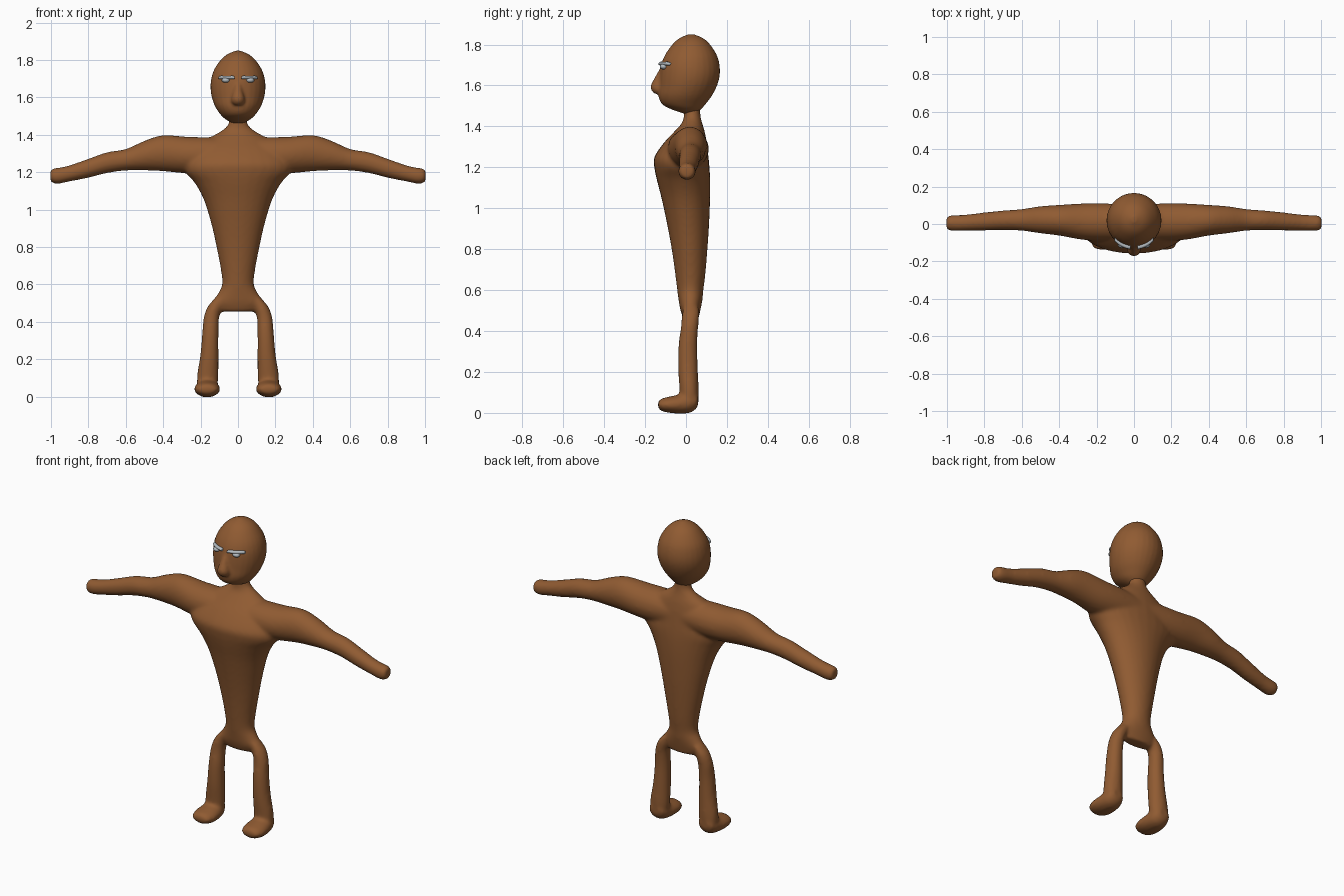
import bpy, bmesh, math
from mathutils import Vector


def material(name, rgb):
    m = bpy.data.materials.new(name)
    m.diffuse_color = (*rgb, 1)
    return m


BROWN = material("brown skin", (0.28, 0.105, 0.032))
GREY = material("eye grey", (0.45, 0.49, 0.52))


def smooth_rings(rings, steps=4):
    """Catmull-Rom interpolation between section tuples."""
    out = []
    for i in range(len(rings) - 1):
        p = [rings[max(i - 1, 0)], rings[i], rings[i + 1], rings[min(i + 2, len(rings) - 1)]]
        for k in range(steps):
            t = k / steps
            out.append([0.5 * (2 * b + (c - a) * t + (2 * a - 5 * b + 4 * c - d) * t * t
                               + (3 * b - a - 3 * c + d) * t ** 3) for a, b, c, d in zip(*p)])
    return out + [list(rings[-1])]


def loft(bm, axis, rings, side=1, n=28):
    """Elliptical sections (position, a0, a1, b0, b1) along an axis; a, b are the other axes in xyz order."""
    others = [k for k in range(3) if k != axis]
    loops = []
    for pos, a0, a1, b0, b1 in smooth_rings(rings):
        loop = []
        for j in range(n):
            t = 2 * math.pi * j / n
            v = Vector((0, 0, 0))
            v[axis] = pos
            v[others[0]] = (a0 + a1) / 2 + (a1 - a0) / 2 * math.cos(t)
            v[others[1]] = (b0 + b1) / 2 + (b1 - b0) / 2 * math.sin(t)
            v.x *= side
            loop.append(bm.verts.new(v))
        loops.append(loop)
    for p, q in zip(loops, loops[1:]):
        for j in range(n):
            bm.faces.new((p[j], p[(j + 1) % n], q[(j + 1) % n], q[j]))
    bm.faces.new(loops[0])
    bm.faces.new(loops[-1])


def finish(bm, name, mat, voxel=None, iterations=8):
    bmesh.ops.recalc_face_normals(bm, faces=bm.faces)
    me = bpy.data.meshes.new(name)
    bm.to_mesh(me)
    bm.free()
    me.materials.append(mat)
    me.shade_smooth()
    ob = bpy.data.objects.new(name, me)
    bpy.context.collection.objects.link(ob)
    if voxel:  # fuse the lofts into one soft skin
        r = ob.modifiers.new("fuse", 'REMESH')
        r.mode = 'VOXEL'
        r.voxel_size = voxel
        r.use_smooth_shade = True
        s = ob.modifiers.new("soften", 'SMOOTH')
        s.factor = 0.5
        s.iterations = iterations
    return ob


# Body: torso and neck, arms, legs, feet
body = bmesh.new()
loft(body, 2, [
    (0.455, -0.10, 0.10, -0.01, 0.06), (0.50, -0.14, 0.14, -0.027, 0.07),
    (0.55, -0.108, 0.108, -0.036, 0.08), (0.60, -0.085, 0.085, -0.043, 0.085),
    (0.68, -0.092, 0.092, -0.053, 0.095), (0.80, -0.115, 0.115, -0.07, 0.105),
    (0.92, -0.142, 0.142, -0.092, 0.113), (1.05, -0.182, 0.182, -0.12, 0.118),
    (1.14, -0.23, 0.23, -0.143, 0.118), (1.20, -0.28, 0.28, -0.155, 0.115),
    (1.25, -0.28, 0.28, -0.155, 0.11), (1.32, -0.24, 0.24, -0.108, 0.102),
    (1.38, -0.16, 0.16, -0.052, 0.09), (1.42, -0.09, 0.09, -0.018, 0.078),
    (1.46, -0.05, 0.05, -0.01, 0.07), (1.52, -0.05, 0.05, -0.01, 0.07)])
for side in (1, -1):
    loft(body, 0, [
        (-0.05, -0.08, 0.10, 1.20, 1.38), (0.15, -0.09, 0.11, 1.19, 1.387),
        (0.27, -0.085, 0.11, 1.193, 1.389), (0.40, -0.062, 0.102, 1.205, 1.398),
        (0.50, -0.05, 0.095, 1.21, 1.368), (0.60, -0.036, 0.08, 1.209, 1.324),
        (0.70, -0.033, 0.072, 1.195, 1.307), (0.80, -0.035, 0.062, 1.170, 1.272),
        (0.90, -0.036, 0.05, 1.150, 1.237), (0.96, -0.038, 0.048, 1.138, 1.224),
        (0.99, -0.034, 0.044, 1.142, 1.220), (1.003, -0.024, 0.034, 1.152, 1.208)], side)
    loft(body, 2, [
        (0.03, 0.115, 0.215, -0.03, 0.045), (0.08, 0.107, 0.22, -0.03, 0.06),
        (0.13, 0.104, 0.217, -0.033, 0.061), (0.22, 0.104, 0.202, -0.039, 0.058),
        (0.33, 0.104, 0.192, -0.037, 0.055), (0.42, 0.101, 0.184, -0.025, 0.06),
        (0.48, 0.085, 0.163, -0.02, 0.065), (0.52, 0.07, 0.13, -0.015, 0.06)], side)
    loft(body, 1, [
        (-0.137, 0.13, 0.20, 0.025, 0.055), (-0.12, 0.109, 0.222, 0.009, 0.07),
        (-0.08, 0.096, 0.234, 0.0, 0.08), (-0.03, 0.098, 0.231, -0.004, 0.09),
        (0.02, 0.106, 0.222, 0.0, 0.10), (0.05, 0.12, 0.21, 0.02, 0.10),
        (0.06, 0.135, 0.195, 0.04, 0.09)], side)
finish(body, "body", BROWN, 0.01)

# Head with nose
head = bmesh.new()
loft(head, 2, [
    (1.462, -0.03, 0.03, -0.01, 0.05), (1.485, -0.07, 0.07, -0.075, 0.075),
    (1.51, -0.095, 0.095, -0.118, 0.097), (1.55, -0.122, 0.122, -0.135, 0.127),
    (1.60, -0.14, 0.14, -0.132, 0.152), (1.65, -0.147, 0.147, -0.129, 0.165),
    (1.70, -0.143, 0.143, -0.122, 0.164), (1.75, -0.127, 0.127, -0.102, 0.15),
    (1.80, -0.093, 0.093, -0.067, 0.118), (1.83, -0.058, 0.058, -0.033, 0.085),
    (1.85, -0.012, 0.012, 0.01, 0.04)])
loft(head, 2, [
    (1.56, -0.024, 0.024, -0.155, -0.10), (1.575, -0.035, 0.035, -0.168, -0.10),
    (1.60, -0.034, 0.034, -0.172, -0.10), (1.64, -0.024, 0.024, -0.152, -0.09),
    (1.69, -0.015, 0.015, -0.124, -0.09)])
finish(head, "head", BROWN, 0.008, 4)

# Eyes: a grey lid bar following the face, with a small eyeball below it
for side, label in ((1, "left"), (-1, "right")):
    lid = bmesh.new()
    rows = []
    for k in range(9):
        x = 0.018 + 0.085 * k / 8
        y = 0.021 - 0.146 * math.sqrt(1 - (x / 0.143) ** 2)
        rows.append((x, y - 0.012, y + 0.012, 1.698, 1.716 - 0.004 * (k in (0, 8))))
    loft(lid, 0, rows, side, 10)
    finish(lid, label + "_eyelid", GREY)
    ball = bmesh.new()
    bmesh.ops.create_uvsphere(ball, u_segments=16, v_segments=10, radius=1)
    for v in ball.verts:
        v.co = Vector((side * (0.065 + 0.022 * v.co.x), -0.108 + 0.02 * v.co.y, 1.692 + 0.014 * v.co.z))
    finish(ball, label + "_eye", GREY)
